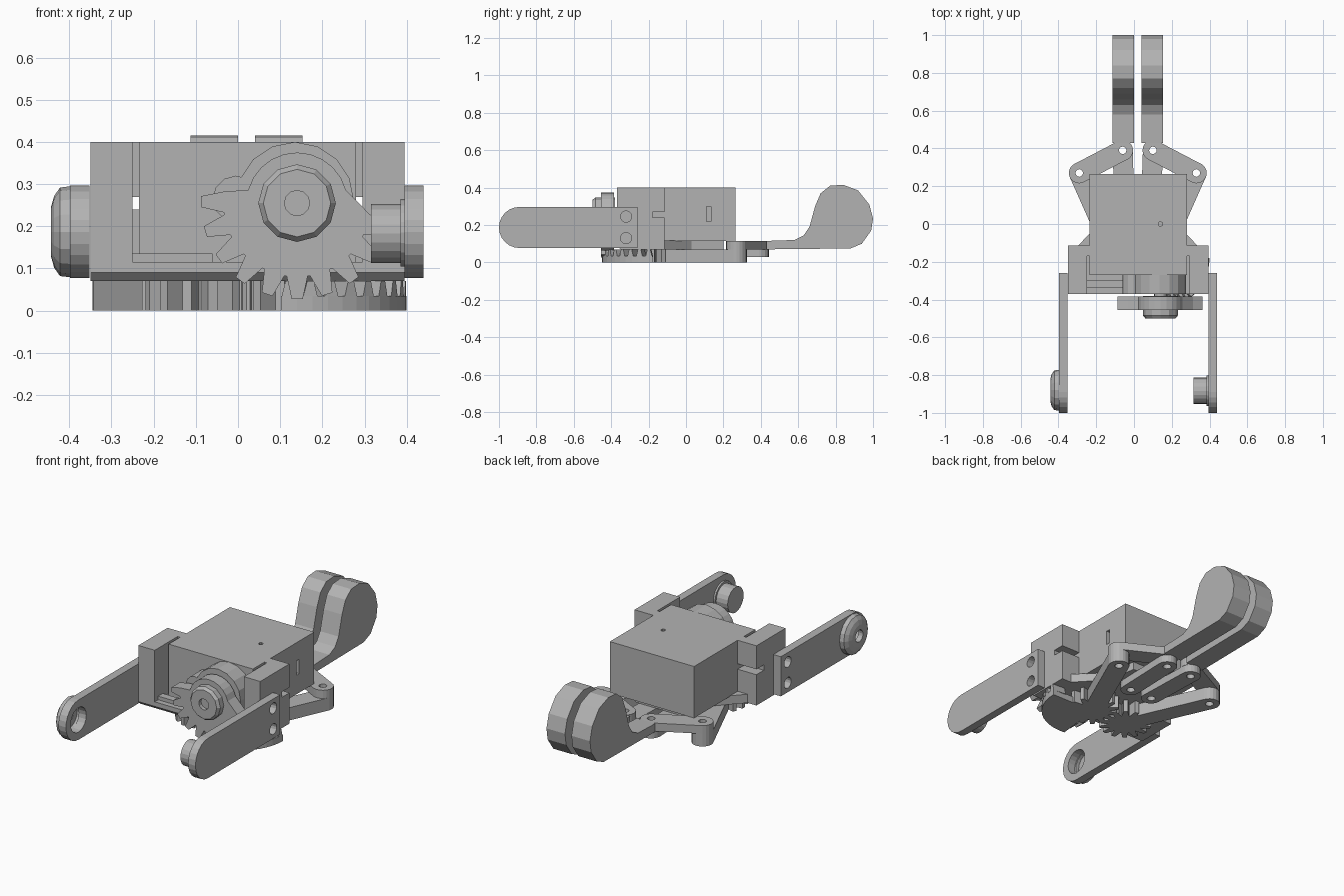
import bpy, bmesh, math
from mathutils import Vector
from mathutils.geometry import convex_hull_2d

cube = bpy.data.objects.get("Cube")
if cube:
    bpy.data.objects.remove(cube, do_unlink=True)

grey = bpy.data.materials.new("plain grey")
grey.use_nodes = True
tone = (0.45, 0.45, 0.45, 1)
grey.diffuse_color = tone
grey.node_tree.nodes["Principled BSDF"].inputs["Base Color"].default_value = tone

MID = 0.02  # mirror line of the gripper mechanism


def place(axis, a, b, h):
    return {"x": (h, a, b), "y": (a, h, b), "z": (a, b, h)}[axis]


def finish(name, bm):
    bmesh.ops.recalc_face_normals(bm, faces=bm.faces)
    mesh = bpy.data.meshes.new(name)
    bm.to_mesh(mesh)
    bm.free()
    mesh.materials.append(grey)
    ob = bpy.data.objects.new(name, mesh)
    bpy.context.collection.objects.link(ob)
    return ob


def prism(name, axis, pts, lo, hi):
    """Outline swept along an axis."""
    bm = bmesh.new()
    low = [bm.verts.new(place(axis, a, b, lo)) for a, b in pts]
    top = [bm.verts.new(place(axis, a, b, hi)) for a, b in pts]
    bm.faces.new(low)
    bm.faces.new(top)
    for i in range(len(pts)):
        j = (i + 1) % len(pts)
        bm.faces.new((low[i], low[j], top[j], top[i]))
    return finish(name, bm)


def lathe(name, axis, centre, profile, n):
    """Closed (height, radius) profile turned around an axis, open in the middle."""
    bm = bmesh.new()
    rings = [[bm.verts.new(place(axis, a, b, h)) for a, b in circle(*centre, r, n)]
             for h, r in profile]
    for k, ring in enumerate(rings):
        nxt = rings[(k + 1) % len(rings)]
        for i in range(n):
            j = (i + 1) % n
            bm.faces.new((ring[i], ring[j], nxt[j], nxt[i]))
    return finish(name, bm)


def circle(a, b, r, n=20):
    return [(a + r * math.cos(math.tau * i / n), b + r * math.sin(math.tau * i / n))
            for i in range(n)]


def rect(a0, a1, b0, b1):
    return [(a0, b0), (a1, b0), (a1, b1), (a0, b1)]


def hull(*circles):
    pts = [p for c in circles for p in circle(*c)]
    return [pts[i] for i in convex_hull_2d([Vector(p) for p in pts])]


def teeth(a, b, root, tip, start, end, count):
    """Toothed arc, angles in degrees."""
    pts, step = [], (end - start) / count
    for k in range(count):
        for f, r in ((0.05, root), (0.32, tip), (0.68, tip), (0.95, root)):
            t = math.radians(start + (k + f) * step)
            pts.append((a + r * math.cos(t), b + r * math.sin(t)))
    return pts


def cut(ob, axis, outlines, lo, hi):
    for pts in outlines:
        tool = prism("cutter", axis, pts, lo, hi)
        tool.hide_render = True
        mod = ob.modifiers.new("cut", "BOOLEAN")
        mod.operation, mod.object, mod.solver = "DIFFERENCE", tool, "EXACT"
        bpy.context.view_layer.objects.active = ob
        bpy.ops.object.modifier_apply(modifier=mod.name)
        bpy.data.objects.remove(tool, do_unlink=True)


# Servo body with vent slots and a pin hole
body = prism("servo_body", "z", rect(-0.235, 0.28, -0.27, 0.265), 0.115, 0.4)
cut(body, "z", [circle(0.14, 0, 0.012, 10)], 0.3, 0.5)
cut(body, "x", [rect(0.11, 0.135, 0.22, 0.3)], 0.26, 0.3)

# Bracket: floor, tapered base plate and two cheeks
prism("bracket_floor", "x", [(-0.37, 0.09), (-0.35, 0.07), (-0.115, 0.07),
                             (-0.115, 0.115), (-0.37, 0.115)], -0.35, 0.395)
prism("base_plate", "z", [(-0.31, -0.13), (0.35, -0.13), (0.2, 0.03), (0.17, 0.2),
                          (-0.13, 0.2), (-0.16, 0.03)], 0.07, 0.118)
prism("bracket_ledge", "z", rect(-0.25, -0.06, -0.34, -0.3), 0.11, 0.135)
for side, s, inner, outer, fill in (("right", -1, -0.25, -0.35, -0.235),
                                    ("left", 1, 0.295, 0.395, 0.28)):
    cheek = prism(side + "_bracket_cheek", "z",
                  [(outer, -0.37), (inner, -0.37), (inner, -0.17), (fill, -0.17),
                   (fill, -0.115), (outer, -0.115)], 0.1, 0.4)
    cut(cheek, "x", [rect(-0.18, -0.1, 0.24, 0.27)], -0.6, 0.6)

# Servo output housing, drive gear and hub
prism("servo_boss", "y", circle(0.135, 0.26, 0.14, 16), -0.37, -0.265)
prism("servo_boss_lobe", "y", circle(-0.005, 0.265, 0.055, 12), -0.37, -0.265)
sector = teeth(0.14, 0.255, 0.175, 0.228, 170, 352, 10)
prism("drive_gear", "y", sector + circle(0.14, 0.255, 0.12, 24)[1:12], -0.455, -0.385)
lathe("drive_hub", "y", (0.14, 0.255),
      [(-0.38, 0.03), (-0.38, 0.092), (-0.485, 0.092), (-0.5, 0.08), (-0.5, 0.03)], 12)
prism("hub_screw", "y", circle(0.14, 0.255, 0.032, 12), -0.48, -0.36)

# Crown sector driven by the servo gear
gx, gy = 0.13, -0.18
arc = [(gx + 0.27 * math.cos(math.radians(a)), gy + 0.27 * math.sin(math.radians(a)))
       for a in range(-96, 1, 8)]
prism("crown_sector", "z", [(gx, gy)] + arc, 0, 0.035)
for k in range(9):
    t = math.radians(-92 + 11 * k)
    d, q = Vector((math.cos(t), math.sin(t))), Vector((-math.sin(t), math.cos(t)))
    bm = bmesh.new()
    ends = []
    for r in (0.19, 0.268):
        ends.append([bm.verts.new((gx + d.x * r + q.x * w, gy + d.y * r + q.y * w, z))
                     for w, z in ((-0.018, 0.03), (0.018, 0.03), (0.008, 0.07), (-0.008, 0.07))])
    bm.faces.new(ends[0])
    bm.faces.new(ends[1])
    for i in range(4):
        j = (i + 1) % 4
        bm.faces.new((ends[0][i], ends[0][j], ends[1][j], ends[1][i]))
    finish("crown_tooth", bm)

# Jaw mechanism, mirrored about the middle line
jaw_profile = [(0.39, 0.07), (0.39, 0.115), (0.58, 0.12), (0.63, 0.145), (0.66, 0.19),
               (0.69, 0.3), (0.72, 0.37), (0.77, 0.41), (0.84, 0.415), (0.92, 0.385),
               (0.98, 0.31), (1, 0.235), (0.99, 0.17), (0.94, 0.1), (0.88, 0.075)]
for side, s in (("left", 1), ("right", -1)):
    def m(offset):
        return MID + s * offset
    gear, outer = (m(0.11), gy), (m(0.31), 0.27)
    inner, root = (m(0.08), 0.39), (m(0.07), 0.08)

    prism(side + "_gear", "z", teeth(*gear, 0.09, 0.138, 13 * s, 360 + 13 * s, 14), 0, 0.07)
    arm = prism(side + "_gear_arm", "z", hull((*gear, 0.055), (*outer, 0.055)), 0, 0.07)
    cut(arm, "z", [circle(*outer, 0.022, 12)], -0.1, 0.2)
    lathe(side + "_gear_pin", "z", gear,
          [(-0.0, 0.028), (0.0, 0.045), (0.09, 0.045), (0.09, 0.028)], 16)

    link = prism(side + "_inner_link", "z", hull((*root, 0.053), (*inner, 0.053)), 0.028, 0.07)
    cut(link, "z", [circle(*p, 0.022, 12) for p in (root, inner)], -0.1, 0.2)

    plate = prism(side + "_jaw_plate", "z", hull((*outer, 0.055), (*inner, 0.055)), 0.07, 0.115)
    cut(plate, "z", [circle(*p, 0.02, 12) for p in (outer, inner)], -0.1, 0.2)
    profile = [(max(y, 0.43), z) for y, z in jaw_profile]
    prism(side + "_jaw", "x", profile, *sorted((m(0.02), m(0.133))))

# Front arms with rounded tips and mounting holes
tip = (-0.89, 0.187)
outline = [(-0.26, 0.078), (-0.26, 0.297)]
outline += [(tip[0] + 0.11 * math.cos(a), tip[1] + 0.11 * math.sin(a))
            for a in (math.pi * (0.5 + i / 12) for i in range(13))]
holes = [circle(-0.32, z, 0.03, 14) for z in (0.13, 0.245)]
left_arm = prism("left_front_arm", "x", outline, 0.395, 0.44)
right_arm = prism("right_front_arm", "x", outline, -0.398, -0.352)
cut(left_arm, "x", holes, 0.3, 0.5)
cut(right_arm, "x", holes + [circle(*tip, 0.068)], -0.5, -0.3)

# Wheel seats on the arm tips
prism("left_tip_hub", "x", circle(-0.883, 0.183, 0.07), 0.315, 0.39)
prism("left_tip_flange", "x", circle(-0.883, 0.185, 0.08), 0.385, 0.4)
lathe("right_tip_cap", "x", (-0.88, tip[1]),
      [(-0.396, 0.068), (-0.396, 0.108), (-0.422, 0.105), (-0.436, 0.085),
       (-0.443, 0.06), (-0.443, 0.033), (-0.415, 0.033), (-0.415, 0.068)], 16)
